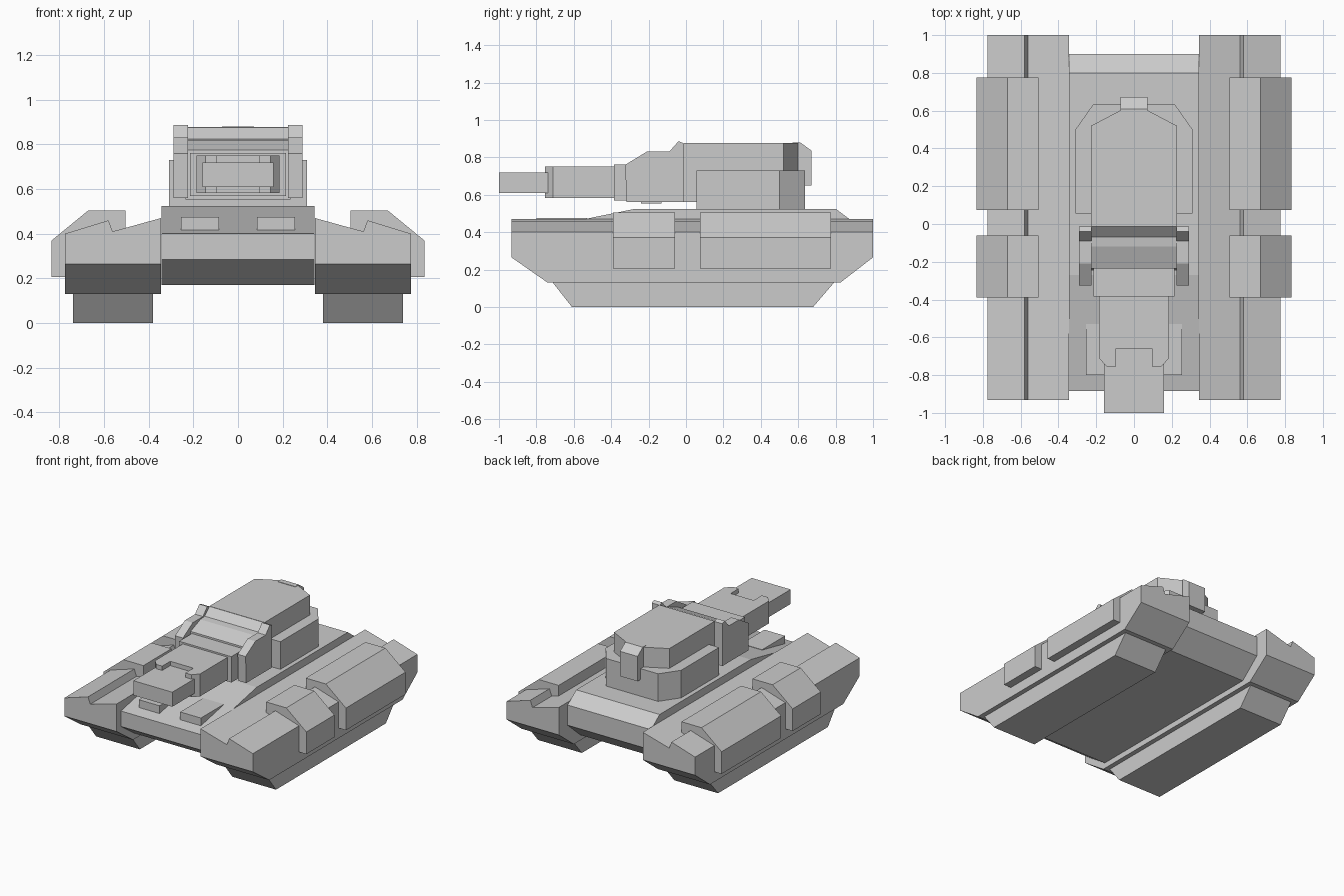
import bpy, bmesh


def build(name, rings):
    """Loft a closed solid through rings of matching points."""
    bm = bmesh.new()
    loops = [[bm.verts.new(p) for p in ring] for ring in rings]
    n = len(loops[0])
    for a, b in zip(loops, loops[1:]):
        for i in range(n):
            bm.faces.new((a[i], a[(i + 1) % n], b[(i + 1) % n], b[i]))
    bm.faces.new(loops[0])
    bm.faces.new(loops[-1])
    bmesh.ops.recalc_face_normals(bm, faces=bm.faces)
    me = bpy.data.meshes.new(name)
    bm.to_mesh(me)
    bm.free()
    ob = bpy.data.objects.new(name, me)
    bpy.context.collection.objects.link(ob)
    return ob


def side_prism(name, yz, x0, x1):
    return build(name, [[(x, y, z) for y, z in yz] for x in (x0, x1)])


def plan_prism(name, xy, z0, z1):
    return build(name, [[(x, y, z) for x, y in xy] for z in (z0, z1)])


def box(name, x0, x1, y0, y1, z0, z1):
    return plan_prism(name, [(x0, y0), (x1, y0), (x1, y1), (x0, y1)], z0, z1)


def mirrored(half):
    return half + [(-x, y) for x, y in reversed(half)]


# Hull between the tracks
side_prism("hull", [(-0.885, 0.285), (-0.885, 0.40), (-0.27, 0.525), (0.80, 0.525),
                    (0.90, 0.45), (0.90, 0.30), (0.75, 0.17), (-0.72, 0.17)], -0.343, 0.343)

for side, s in (("left", -1), ("right", 1)):
    # Track running gear
    side_prism(side + "_track", [(-0.61, 0), (0.68, 0), (0.80, 0.14), (-0.72, 0.14)],
               s * 0.38, s * 0.74)
    # Track cover with a stepped top and cut-away lower ends
    top = [(0.775, 0.40), (0.58, 0.46), (0.562, 0.41), (0.345, 0.47)]
    build(side + "_fender", [[(s * x, y, z) for x, z in [(0.345, low), (0.775, low)] + top]
                             for y, low in ((-0.933, 0.265), (-0.74, 0.13),
                                            (0.825, 0.13), (1.0, 0.265))])
    # Armour pods over the track cover
    pod = [(0.505, 0.38), (0.505, 0.505), (0.67, 0.505), (0.835, 0.37),
           (0.835, 0.205), (0.70, 0.205)]
    for end, y0, y1 in (("front", -0.39, -0.06), ("rear", 0.075, 0.775)):
        build(f"{side}_{end}_pod", [[(s * x, y, z) for x, z in pod] for y in (y0, y1)])
    # Raised hatch on the front deck
    side_prism(side + "_deck_hatch", [(-0.80, 0.40), (-0.80, 0.475), (-0.53, 0.475),
                                      (-0.53, 0.40)], s * 0.085, s * 0.255)
    # Cheek plate beside the gun mount
    side_prism(side + "_cheek", [(-0.318, 0.56), (-0.325, 0.76), (-0.21, 0.83), (-0.09, 0.83),
                                 (-0.04, 0.886), (-0.012, 0.875), (-0.012, 0.56)],
               s * 0.225, s * 0.29)

# Turret
plan_prism("turret_base", mirrored([(0.31, 0.055), (0.31, 0.50), (0.215, 0.635)]), 0.51, 0.73)
plan_prism("turret_top", mirrored([(0.227, -0.012), (0.227, 0.52), (0.075, 0.60)]), 0.56, 0.877)
side_prism("turret_rear_box", [(0.57, 0.65), (0.57, 0.88), (0.61, 0.88), (0.672, 0.835),
                               (0.672, 0.65)], -0.072, 0.072)

# Gun mount between the cheeks
side_prism("gun_mount", [(-0.012, 0.56), (-0.012, 0.875), (-0.07, 0.825), (-0.12, 0.82),
                         (-0.235, 0.775), (-0.245, 0.56)], -0.226, 0.226)
box("gun_mount_floor", -0.235, 0.235, -0.24, -0.13, 0.553, 0.60)

# Gun
box("gun_collar", -0.215, 0.215, -0.385, -0.23, 0.57, 0.762)
plan_prism("gun_sleeve", mirrored([(0.185, -0.38), (0.185, -0.71), (0.145, -0.755),
                                   (0.095, -0.755), (0.095, -0.66)]), 0.583, 0.75)
box("gun_barrel", -0.16, 0.16, -1.0, -0.5, 0.61, 0.718)
